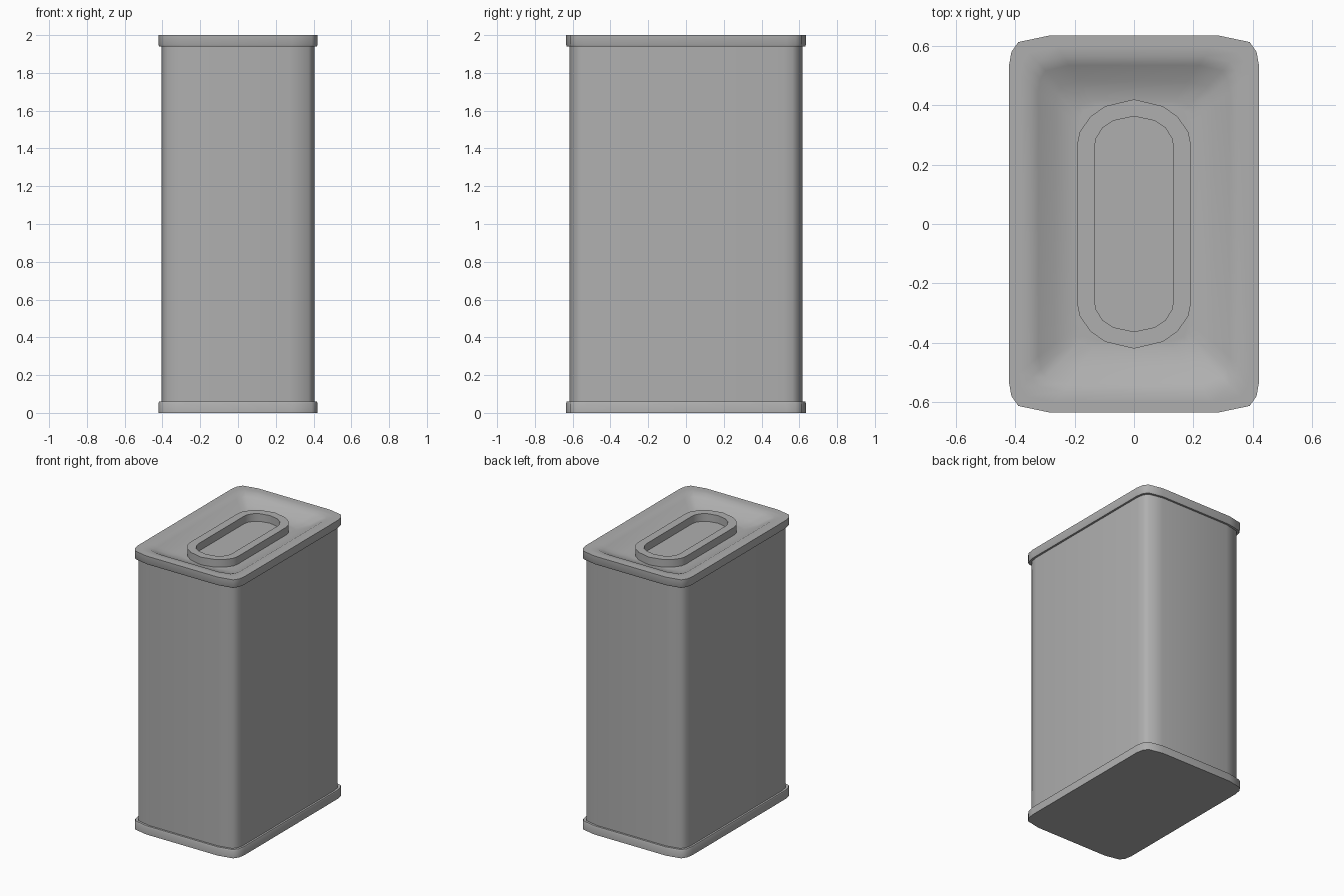
import bpy
import bmesh
import math

if "Cube" in bpy.data.objects:
    bpy.data.objects.remove(bpy.data.objects["Cube"])

HX, HY = 0.422, 0.635

# Dark grey metal
metal = bpy.data.materials.new("dark_grey_metal")
metal.diffuse_color = (0.43, 0.43, 0.43, 1)
metal.use_nodes = True
metal.node_tree.nodes["Principled BSDF"].inputs["Base Color"].default_value = metal.diffuse_color


def mirrored_loop(quarter):
    """Complete a closed outline from its +x +y quarter (counter-clockwise)."""
    pts = list(quarter)
    pts += [(-x, y) for x, y in reversed(quarter)]
    pts += [(-x, -y) for x, y in quarter]
    pts += [(x, -y) for x, y in reversed(quarter)]
    loop = []
    for p in pts:
        if not loop or math.dist(p, loop[-1]) > 1e-5:
            loop.append(p)
    return loop


OUTLINE = mirrored_loop([(HX, 0.53), (0.413, 0.58), (0.39, 0.613), (0.285, HY)])


def section(inset, z):
    """Tin outline shrunk by a given margin at height z."""
    return [(x * (HX - inset) / HX, y * (HY - inset) / HY, z) for x, y in OUTLINE]


def flat(loop, z):
    return [(x, y, z) for x, y in loop]


def loft(name, sections, cap_first=False, cap_last=False, angle=44):
    bm = bmesh.new()
    rings = [[bm.verts.new(p) for p in s] for s in sections]
    n = len(rings[0])
    for a, b in zip(rings, rings[1:]):
        for i in range(n):
            j = (i + 1) % n
            bm.faces.new((a[i], a[j], b[j], b[i]))
    if cap_first:
        bm.faces.new(rings[0][::-1])
    if cap_last:
        bm.faces.new(rings[-1])
    mesh = bpy.data.meshes.new(name)
    bm.to_mesh(mesh)
    bm.free()
    mesh.materials.append(metal)
    obj = bpy.data.objects.new(name, mesh)
    bpy.context.collection.objects.link(obj)
    bpy.ops.object.select_all(action='DESELECT')
    obj.select_set(True)
    bpy.context.view_layer.objects.active = obj
    bpy.ops.object.shade_smooth_by_angle(angle=math.radians(angle))
    return obj


# Tin walls
loft("tin_body", [section(0.018, 0.055), section(0.018, 1.945)])

# Bottom seam band with flat base
loft("base_rim", [section(0, 0), section(0, 0.05), section(0.004, 0.06),
                  section(0.018, 0.06)], cap_first=True)

# Top seam band and dished lid
loft("lid", [section(0.018, 1.94), section(0.004, 1.94), section(0, 1.95),
             section(0, 2.0), section(0.035, 2.0), section(0.07, 2.0),
             section(0.10, 1.983), section(0.155, 1.95), section(0.22, 1.93),
             section(0.24, 1.93)], cap_last=True)

# Raised oval collar on the lid
outer = mirrored_loop([(0.19, 0.275), (0.183, 0.31), (0.147, 0.362),
                       (0.097, 0.397), (0, 0.42)])
inner = mirrored_loop([(0.133, 0.26), (0.127, 0.29), (0.105, 0.325),
                       (0.07, 0.348), (0, 0.363)])
loft("lid_collar", [flat(outer, 1.93), flat(outer, 1.985),
                    flat(inner, 1.985), flat(inner, 1.93)])
